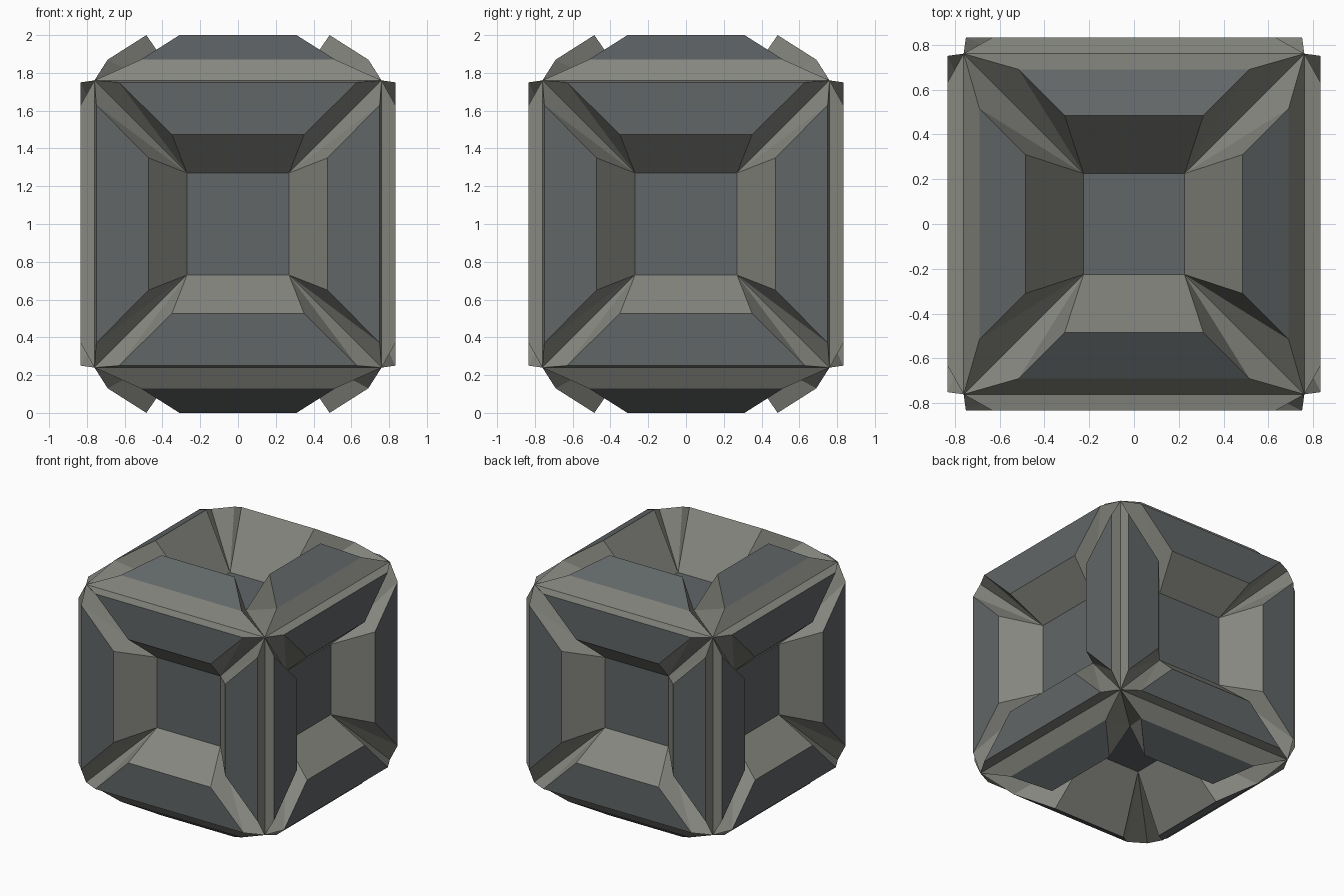
import bpy, bmesh
from mathutils import Matrix, Vector
from math import pi

if "Cube" in bpy.data.objects:
    bpy.data.objects.remove(bpy.data.objects["Cube"])

HALF = 0.76  # half width of the cube between its sharp corners

# Each ring is (offset from face centre, half length, height from cube centre)
SIDE = dict(outer=(0.75, 0.63, 0.833), inner=(0.474, 0.35, 0.833), centre=(0.27, 0.60))
CAP = dict(outer=(0.69, 0.515, 0.87), inner=(0.485, 0.31, 1.0), centre=(0.225, 0.62))
PLATE, FRAME = 0, 1  # material slots


def add_panel(bm, rot, outer, inner, centre):
    """One cube face: four raised plates round a sunken square, valleys on the diagonals."""
    def face(pts, mat):
        f = bm.faces.new([bm.verts.new(rot @ Vector(p)) for p in pts])
        f.material_index = mat

    c, depth = centre
    face([(-c, -c, depth), (c, -c, depth), (c, c, depth), (-c, c, depth)], PLATE)
    for k in range(4):
        turn = Matrix.Rotation(k * pi / 2, 3, 'Z')

        def pair(off, half, h):
            return [turn @ Vector((s * half, -off, h)) for s in (-1, 1)]

        rings = [pair(HALF, HALF, HALF), pair(*outer), pair(*inner), pair(c, c, depth)]
        # rim bevel, raised plate, slope to the centre
        for lo, hi, mat in zip(rings, rings[1:], (FRAME, PLATE, FRAME)):
            face([lo[0], lo[1], hi[1], hi[0]], mat)
        # plate ends falling into the diagonal valleys
        for s in (0, 1):
            corner, a, b, mid = [r[s] for r in rings]
            for tri in ([corner, a, mid], [a, b, mid]):
                face(tri[::-1] if s == 0 else tri, FRAME)


bm = bmesh.new()
# four side panels
for k in range(4):
    rot = Matrix.Rotation(k * pi / 2, 3, 'Z') @ Matrix.Rotation(pi / 2, 3, 'X')
    add_panel(bm, rot, **SIDE)
# top and bottom panels
for ang in (0, pi):
    add_panel(bm, Matrix.Rotation(ang, 3, 'X'), **CAP)

bmesh.ops.remove_doubles(bm, verts=bm.verts[:], dist=0.001)
bmesh.ops.recalc_face_normals(bm, faces=bm.faces[:])
bmesh.ops.translate(bm, verts=bm.verts[:], vec=(0, 0, 1))

mesh = bpy.data.meshes.new("panelled_cube")
bm.to_mesh(mesh)
bm.free()

# dark bluish plates, lighter warm grey frame
for name, col in (("plate_grey", (0.120, 0.133, 0.137, 1)),
                  ("frame_grey", (0.238, 0.240, 0.214, 1))):
    mat = bpy.data.materials.new(name)
    mat.diffuse_color = col
    mat.use_nodes = True
    mat.node_tree.nodes["Principled BSDF"].inputs["Base Color"].default_value = mat.diffuse_color
    mesh.materials.append(mat)

obj = bpy.data.objects.new("panelled_cube", mesh)
bpy.context.collection.objects.link(obj)
